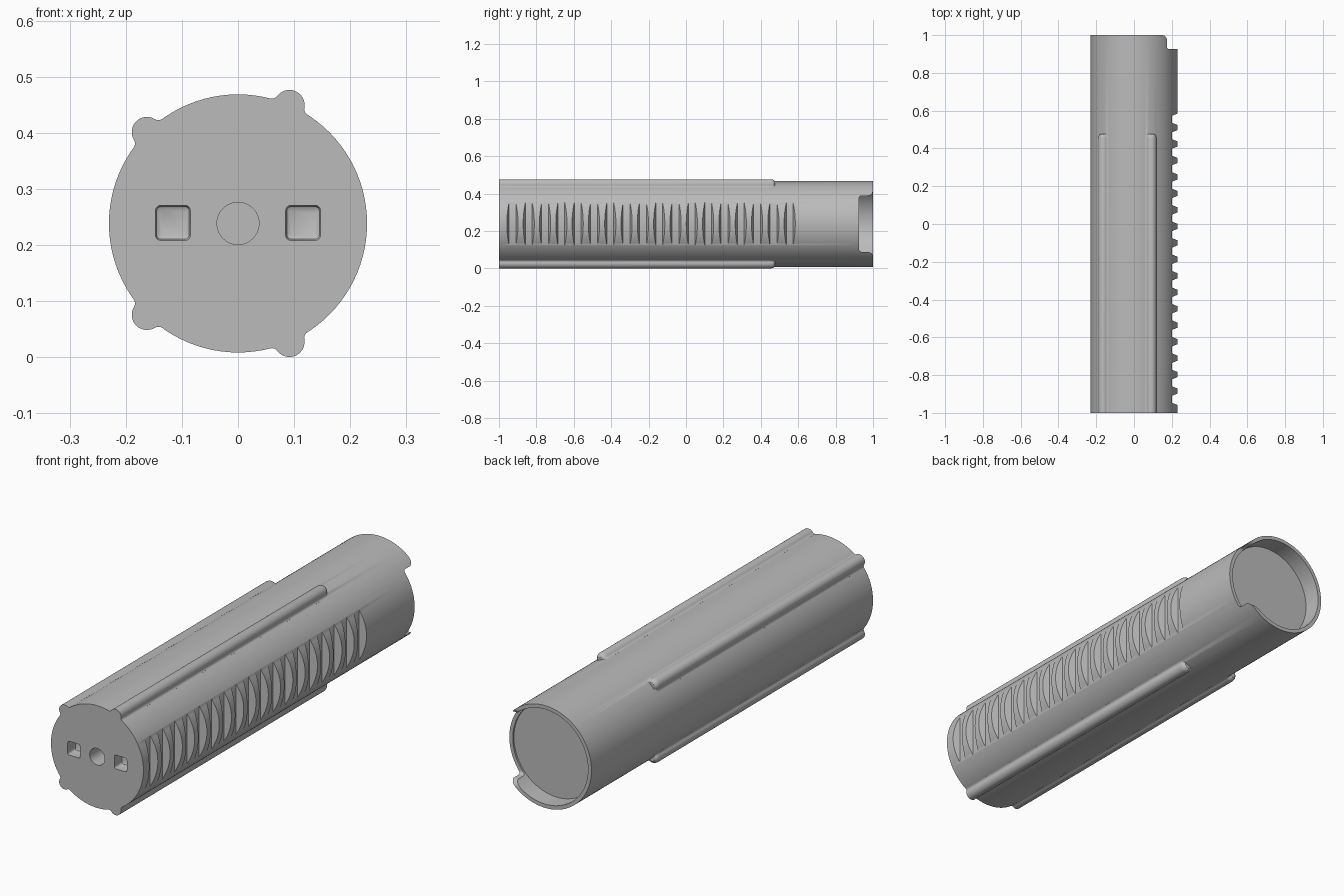
import bpy, bmesh, math
from mathutils import Vector

if "Cube" in bpy.data.objects:
    bpy.data.objects.remove(bpy.data.objects["Cube"])

R, ZC = 0.23, 0.2385          # body radius and axis height

grey = bpy.data.materials.new("grey plastic")
grey.diffuse_color = (0.5, 0.5, 0.5, 1)
grey.use_nodes = True
grey.node_tree.nodes["Principled BSDF"].inputs["Base Color"].default_value = grey.diffuse_color


def loft(name, rings):
    """Closed solid through a list of equal-length point rings."""
    bm = bmesh.new()
    rows = [[bm.verts.new(p) for p in ring] for ring in rings]
    n = len(rows[0])
    for a, b in zip(rows, rows[1:]):
        for i in range(n):
            j = (i + 1) % n
            bm.faces.new((a[i], a[j], b[j], b[i]))
    bm.faces.new(rows[0][::-1])
    bm.faces.new(rows[-1])
    bmesh.ops.recalc_face_normals(bm, faces=bm.faces)
    me = bpy.data.meshes.new(name)
    bm.to_mesh(me)
    bm.free()
    me.materials.append(grey)
    ob = bpy.data.objects.new(name, me)
    bpy.context.collection.objects.link(ob)
    return ob


def circle(r, y, x=0.0, n=96):
    return [(x + r * math.cos(2 * math.pi * i / n), y,
             ZC + r * math.sin(2 * math.pi * i / n)) for i in range(n)]


def arc(cx, cy, r, a0, a1, n):
    return [(cx + r * math.cos(a0 + (a1 - a0) * i / n),
             cy + r * math.sin(a0 + (a1 - a0) * i / n)) for i in range(n + 1)]


def rounded_square(x, z, half, r, y):
    pts = []
    for k, (sx, sz) in enumerate([(1, 1), (-1, 1), (-1, -1), (1, -1)]):
        a = k * math.pi / 2
        pts += arc(x + sx * (half - r), z + sz * (half - r), r, a, a + math.pi / 2, 4)
    return [(px, y, pz) for px, pz in pts]


def combine(target, tool, op):
    mod = target.modifiers.new(op, 'BOOLEAN')
    mod.operation, mod.solver, mod.object = op, 'EXACT', tool
    bpy.context.view_layer.objects.active = target
    bpy.ops.object.modifier_apply(modifier=mod.name)
    bpy.data.objects.remove(tool, do_unlink=True)


# Main cylinder
body = loft("handle_body", [circle(R, -1), circle(R, 1)])

# Ridge section: round bead on the surface with concave fillets at its foot
BEAD, FIL = 0.027, 0.012
ny = ((R + FIL) ** 2 - (BEAD + FIL) ** 2 + R * R) / (2 * R)
nx = math.sqrt((R + FIL) ** 2 - ny * ny)
to_bead = math.atan2(R - ny, -nx) % (2 * math.pi)
to_body = math.atan2(-ny, -nx) % (2 * math.pi)
foot = arc(nx, ny, FIL, to_body, to_bead, 5)
start = math.atan2(ny - R, nx)
bead = arc(0, R, BEAD, start, math.pi - start, 16)
profile = ([(foot[0][0], R - 0.03)] + foot + bead[1:-1]
           + [(-x, y) for x, y in foot[::-1]] + [(-foot[0][0], R - 0.03)])


def ridge_ring(angle, scale, y):
    radial = Vector((math.cos(angle), math.sin(angle)))
    side = Vector((math.sin(angle), -math.cos(angle)))
    out = []
    for t, n in profile:
        p = side * t * scale + radial * (R + (n - R) * scale)
        out.append((p.x, y, ZC + p.y))
    return out


# Four long ridges with rounded rear ends
for x, z in ((0.091, 0.2095), (-0.162, 0.1625)):
    for s in (1, -1):
        a = math.atan2(s * z, x)
        ridge = loft("ridge", [ridge_ring(a, k, y) for k, y in
                               ((1, -1), (1, 0.455), (0.93, 0.465), (0.78, 0.472), (0.5, 0.477))])
        combine(body, ridge, 'UNION')

# Row of tapered grip slots with flat floors on the +x side
for i in range(18):
    yc = -0.928 + i * 0.0872
    ring = [(0.2, yc - 0.018), (0.2, yc + 0.018), (0.24, yc + 0.034), (0.24, yc - 0.034)]
    slot = loft("slot_cutter", [[(x, y, z) for x, y in ring] for z in (ZC - 0.14, ZC + 0.14)])
    combine(body, slot, 'DIFFERENCE')

# Rear cup
combine(body, loft("cup_cutter", [circle(0.213, 0.918), circle(0.213, 1.1)]), 'DIFFERENCE')

# Notch in the cup rim, rounded at the floor and at the lip
half = (arc(0.938, 0.138, 0.012, math.pi, math.pi / 2, 4)
        + arc(0.972, 0.178, 0.028, -math.pi / 2, 0, 8) + [(1.1, 0.178)])
outline = half + [(y, -z) for y, z in half[::-1]]
notch = loft("notch_cutter", [[(x, y, ZC + z) for y, z in outline] for x in (0.05, 0.3)])
combine(body, notch, 'DIFFERENCE')

# Front face: centre hole and two square pockets with softened rims
combine(body, loft("hole_cutter", [circle(0.0375, -1.1, n=48), circle(0.0375, -0.9, n=48)]),
        'DIFFERENCE')
for x in (-0.116, 0.116):
    pocket = loft("pocket_cutter", [rounded_square(x, ZC + 0.001, h, r, y) for h, r, y in
                                    ((0.031, 0.009, -1.05), (0.031, 0.009, -0.955),
                                     (0.029, 0.008, -0.948), (0.024, 0.006, -0.945))])
    combine(body, pocket, 'DIFFERENCE')

# Smooth shading with sharp edges kept
bpy.ops.object.select_all(action='DESELECT')
body.select_set(True)
bpy.context.view_layer.objects.active = body
bpy.ops.object.shade_smooth_by_angle(angle=math.radians(30))
